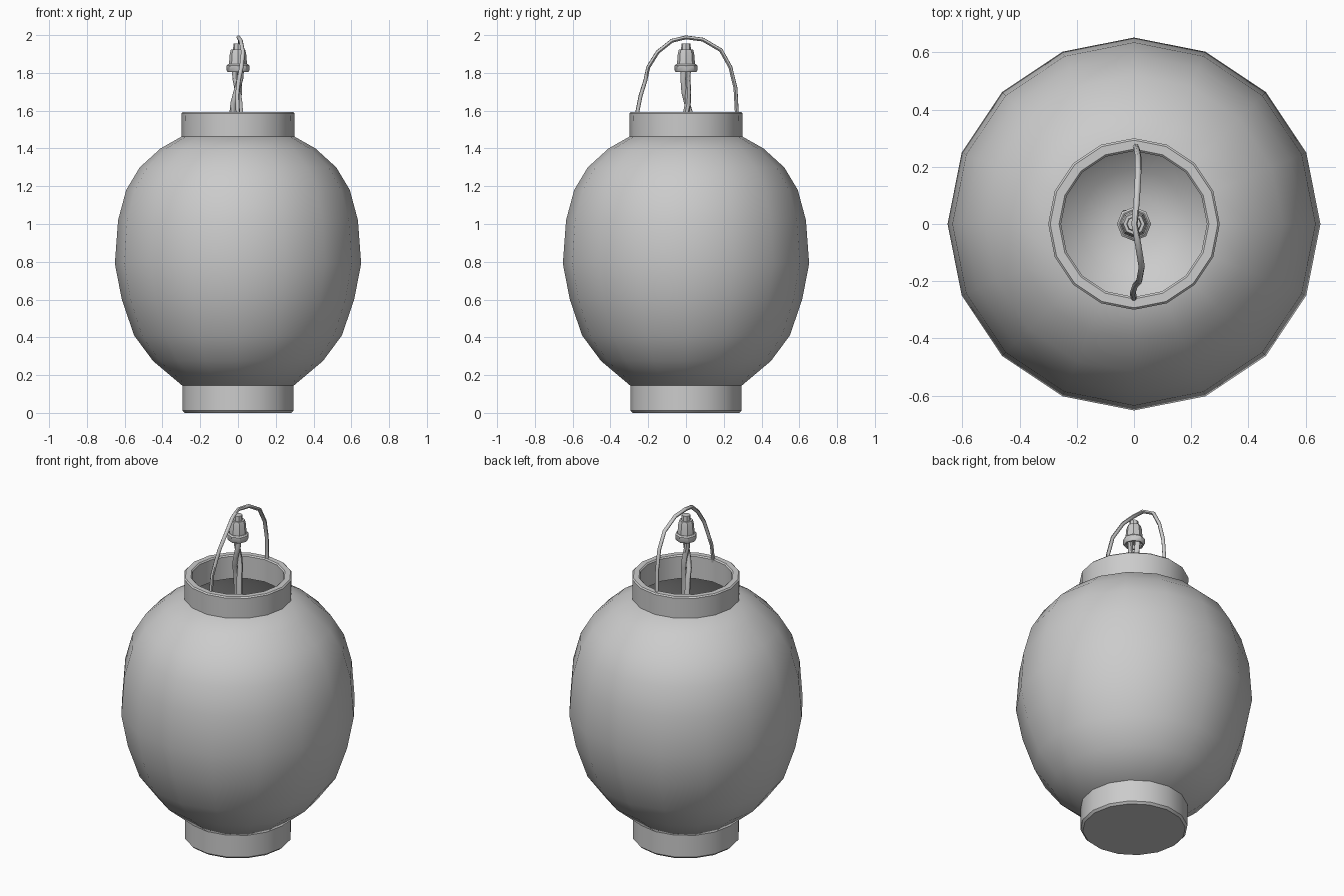
import bpy, math
from mathutils import Vector

cube = bpy.data.objects.get("Cube")
if cube:
    bpy.data.objects.remove(cube, do_unlink=True)

grey = bpy.data.materials.new("plain grey")
grey.use_nodes = True
colour = (0.6, 0.6, 0.6, 1)
grey.diffuse_color = colour
grey.node_tree.nodes["Principled BSDF"].inputs["Base Color"].default_value = colour


def finish(obj, angle):
    """Assign the material and smooth everything below the given angle."""
    obj.data.materials.append(grey)
    bpy.ops.object.select_all(action='DESELECT')
    obj.select_set(True)
    bpy.context.view_layer.objects.active = obj
    bpy.ops.object.shade_smooth_by_angle(angle=math.radians(angle))


def lathe(name, profile, sides, closed=False, angle=40):
    """Revolve (radius, height) points around z; zero radius makes a pole."""
    verts, rings, faces = [], [], []
    for r, z in profile:
        n = 1 if r == 0 else sides
        rings.append([len(verts) + i % n for i in range(sides)])
        for i in range(n):
            a = math.tau * i / sides
            verts.append((r * math.cos(a), r * math.sin(a), z))
    pairs = list(zip(rings, rings[1:]))
    if closed:
        pairs.append((rings[-1], rings[0]))
    for low, high in pairs:
        for i in range(sides):
            j = (i + 1) % sides
            face = list(dict.fromkeys((low[i], low[j], high[j], high[i])))
            faces.append(face)
    mesh = bpy.data.meshes.new(name)
    mesh.from_pydata(verts, [], faces)
    mesh.update()
    obj = bpy.data.objects.new(name, mesh)
    bpy.context.collection.objects.link(obj)
    finish(obj, angle)
    return obj


def tube(name, points, radius):
    """Round tube through the points, converted to a mesh."""
    curve = bpy.data.curves.new(name, 'CURVE')
    curve.dimensions = '3D'
    curve.bevel_depth = radius
    curve.bevel_resolution = 1
    curve.use_fill_caps = True
    spline = curve.splines.new('POLY')
    spline.points.add(len(points) - 1)
    for p, co in zip(spline.points, points):
        p.co = (*co, 1)
    temp = bpy.data.objects.new(name, curve)
    bpy.context.collection.objects.link(temp)
    bpy.context.view_layer.update()
    mesh = bpy.data.meshes.new_from_object(
        temp.evaluated_get(bpy.context.evaluated_depsgraph_get()))
    bpy.data.objects.remove(temp)
    mesh.name = name
    obj = bpy.data.objects.new(name, mesh)
    bpy.context.collection.objects.link(obj)
    finish(obj, 60)
    return obj


# Paper shade: outer wall, then the same profile slightly inset as inner wall
outer = [(.29, .14), (.45, .275), (.55, .41), (.615, .6), (.652, .79),
         (.635, 1.02), (.592, 1.18), (.52, 1.3), (.41, 1.4), (.295, 1.465)]
inner = [(r - .012, z) for r, z in reversed(outer)]
lathe("shade", outer + inner, 16, closed=True, angle=60)

# Bottom cap with a softened lower edge and a dished inside
lathe("base_cap", [(0, 0), (.283, 0), (.295, .012), (.295, .145), (.26, .145),
                   (.19, .08), (.1, .045), (0, .035)], 16)

# Open collar at the top
lathe("top_collar", [(.255, 1.45), (.298, 1.45), (.3, 1.585), (.293, 1.592),
                     (.262, 1.592), (.255, 1.585)], 16, closed=True)

# Lamp socket, hollow underneath
lathe("lamp_socket", [(0, 1.83), (.045, 1.83), (.045, 1.807), (.055, 1.805),
                      (.06, 1.812), (.06, 1.84), (.052, 1.847), (.048, 1.847),
                      (.043, 1.905), (.037, 1.925), (.026, 1.925),
                      (.024, 1.955), (0, 1.957)], 8)

# Two twisted supply wires
tube("wire_a", [(.018, -.012, 1.84), (.012, -.015, 1.77), (-.008, -.01, 1.7),
                (-.024, .005, 1.64), (-.03, .025, 1.58), (-.03, .035, 1.4)], .016)
tube("wire_b", [(-.018, .012, 1.84), (-.014, .008, 1.77), (0, .012, 1.7),
                (.008, .01, 1.64), (.012, -.002, 1.58), (.012, -.005, 1.4)], .016)

# Bent carrying handle
tube("handle", [(0, -.262, 1.57), (-.004, -.24, 1.68), (.004, -.215, 1.76),
                (.018, -.2, 1.83), (.027, -.15, 1.91), (.015, -.075, 1.97),
                (.002, 0, 1.988), (.01, .09, 1.976), (.015, .185, 1.92),
                (.015, .235, 1.83), (.01, .262, 1.72), (.006, .27, 1.57)], .011)
